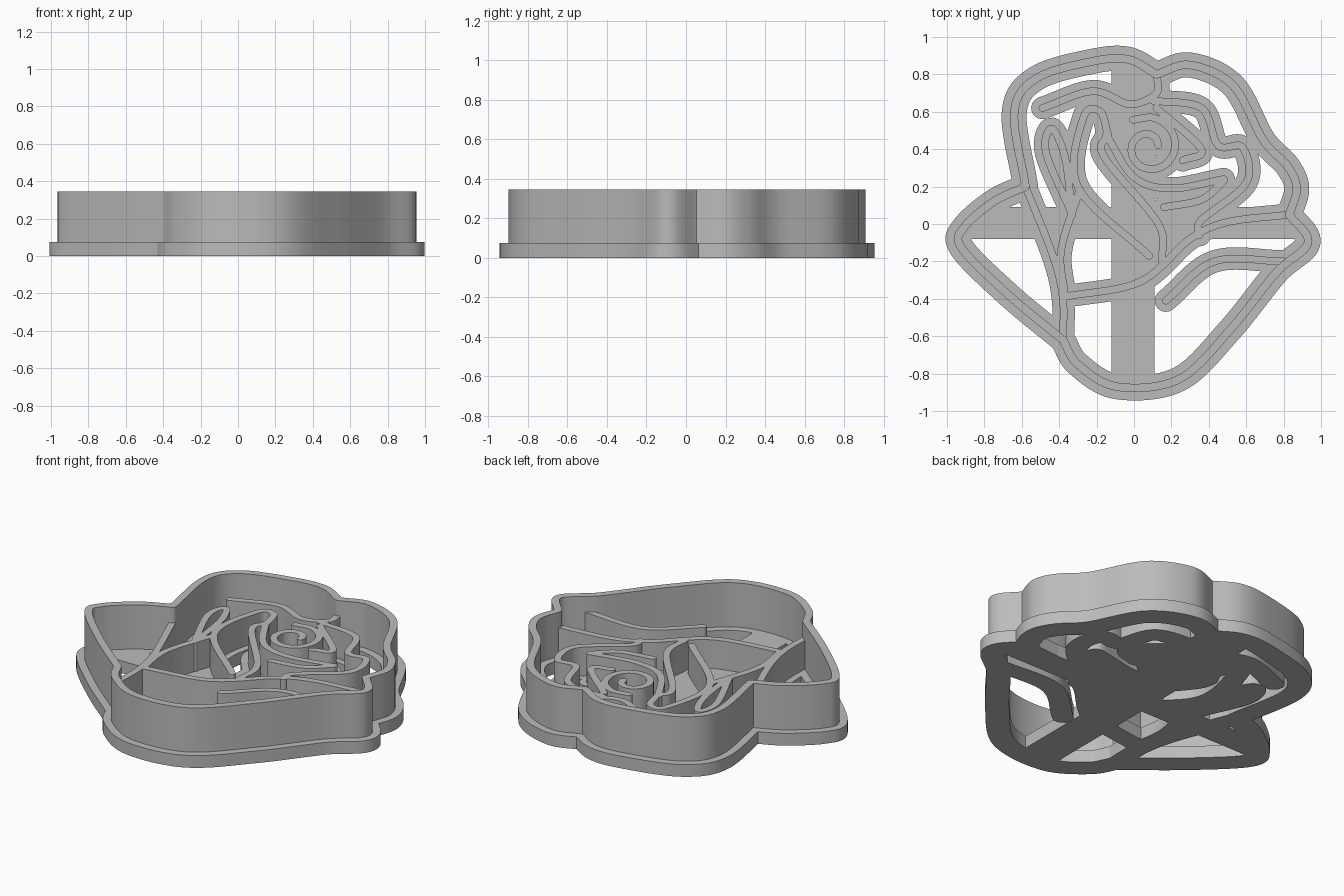
import bpy, bmesh, math
from mathutils import Vector

cube = bpy.data.objects.get("Cube")
if cube:
    bpy.data.objects.remove(cube, do_unlink=True)

GREY = (0.5, 0.5, 0.5, 1)
mat = bpy.data.materials.new("plain_grey")
mat.use_nodes = True
mat.diffuse_color = GREY
mat.node_tree.nodes["Principled BSDF"].inputs["Base Color"].default_value = GREY

BASE_TOP, DETAIL_TOP, WALL_TOP = 0.075, 0.25, 0.345

# Sharp notches where the outline petals meet, in hundredths of a unit
TOP, RIGHT, BOTTOM, LEFT = (12, 80), (83, 5), (-38, -62), (-58, 20)


def spline(points, steps=12):
    """Smooth curve through the points."""
    p = [Vector(q) * 0.01 for q in points]
    p = [2 * p[0] - p[1]] + p + [2 * p[-1] - p[-2]]
    out = []
    for a, b, c, d in zip(p, p[1:], p[2:], p[3:]):
        for k in range(steps):
            t = k / steps
            out.append(0.5 * (2 * b + (c - a) * t + (2 * a - 5 * b + 4 * c - d) * t ** 2
                              + (3 * b - a - 3 * c + d) * t ** 3))
    return out + [p[-2]]


def spiral(centre, outer, inner, start, turns, count=12):
    """Clockwise spiral that tightens towards its centre."""
    points = []
    for k in range(count + 1):
        t = k / count
        radius = outer + (inner - outer) * t
        angle = start - math.tau * turns * t
        points.append((centre[0] + radius * math.cos(angle), centre[1] + radius * math.sin(angle)))
    return points


def add_ribbon(bm, points, half):
    """Flat strip of constant width with rounded ends."""
    path = spline(points)
    last = len(path) - 1
    rows = []
    for i, p in enumerate(path):
        tangent = (path[min(i + 1, last)] - path[max(i - 1, 0)]).normalized()
        side = Vector((-tangent.y, tangent.x)) * half
        left = bm.verts.new((p + side).to_3d())
        right = bm.verts.new((p - side).to_3d())
        rows.append((left, right, p, side, tangent * half))
    for near, far in zip(rows, rows[1:]):
        bm.faces.new((near[0], near[1], far[1], far[0]))
    for row, sign in ((rows[0], -1), (rows[-1], 1)):
        left, right, p, side, forward = row
        arc = []
        for k in range(1, 8):
            angle = math.pi * k / 8
            q = p + side * math.cos(angle) + forward * sign * math.sin(angle)
            arc.append(bm.verts.new(q.to_3d()))
        bm.faces.new([left, *arc, right])


def finish(bm, name, height):
    """Raise the flat faces into a solid and make the object."""
    bmesh.ops.recalc_face_normals(bm, faces=bm.faces)
    result = bmesh.ops.extrude_face_region(bm, geom=bm.faces[:], use_keep_orig=True)
    raised = [g for g in result["geom"] if isinstance(g, bmesh.types.BMVert)]
    bmesh.ops.translate(bm, verts=raised, vec=(0, 0, height))
    bmesh.ops.recalc_face_normals(bm, faces=bm.faces)
    mesh = bpy.data.meshes.new(name)
    bm.to_mesh(mesh)
    bm.free()
    mesh.materials.append(mat)
    obj = bpy.data.objects.new(name, mesh)
    bpy.context.collection.objects.link(obj)
    bpy.ops.object.select_all(action="DESELECT")
    obj.select_set(True)
    bpy.context.view_layer.objects.active = obj
    bpy.ops.object.shade_smooth_by_angle(angle=math.radians(35))


def ribbons(name, paths, half, height):
    bm = bmesh.new()
    for path in paths:
        add_ribbon(bm, path, half)
    finish(bm, name, height)


def bar(name, x0, x1, y0, y1):
    bm = bmesh.new()
    corners = ((x0, y0), (x1, y0), (x1, y1), (x0, y1))
    bm.faces.new([bm.verts.new((x, y, 0)) for x, y in corners])
    finish(bm, name, BASE_TOP)


# Outline: upper right petal, right and lower side, left leaf, upper left petal
outline = [
    [TOP, (30, 85), (53, 74), (69, 45), (82, 31), (87, 19), RIGHT],
    [RIGHT, (93, -10), (76, -26), (51, -57), (24, -83), (-9, -87), (-30, -75), BOTTOM],
    [BOTTOM, (-67, -38), (-92, -13), (-91, -2), (-75, 12), LEFT],
    [LEFT, (-64, 60), (-52, 78), (-22, 87), (-3, 88), TOP],
]
ribbons("outer_flange", outline, 0.067, BASE_TOP)
ribbons("outer_wall", outline, 0.022, WALL_TOP)

# Left stem edge, its branch, the bud base and the underside of the right leaf
leaf_lines = [
    [LEFT, (-43, -18), (-38, -40), BOTTOM],
    [(-29, 18), (-39, -14), (-37, -38)],
    [(-38, -39), (3, -31), (30, -8), (50, 1), RIGHT],
    [(17, -41), (43, -20), (80, -20)],
]

# Narrow left petal, hooked petal, its fold, top tendril and right petals
petal_lines = [
    [(-33, 5), (-47, 38), (-44, 51), (-37, 36), (-33, 5)],
    [(-14, 48), (-18, 60), (-27, 57), (-30, 20), (8, -17)],
    [(-14, 48), (-16, 36), (13, 0), (15, -20)],
    [(-49, 62), (-22, 71), (-2, 64), (12, 70), TOP],
    [(10, 66), (36, 62), (45, 42), (58, 41), (60, 22), (36, 2), (35, -6)],
]

# Folds of the bud around its central spiral
bud_lines = [
    [(-15, 48), (0, 25), (20, 19), (48, 24)],
    [(12, 62), (36, 40), (26, 34)],
    [(16, 9), (36, 13), (48, 23)],
    spiral((8, 41), 17, 5, math.radians(120), 1.3),
]

for part, lines in (("leaf", leaf_lines), ("petal", petal_lines), ("bud", bud_lines)):
    ribbons(part + "_flange", lines, 0.06, BASE_TOP)
    ribbons(part + "_ridges", lines, 0.02, DETAIL_TOP)

# Crossed support bars
bar("long_support_bar", -0.12, 0.11, -0.85, 0.86)
bar("cross_support_bar", -0.88, 0.88, -0.08, 0.09)
